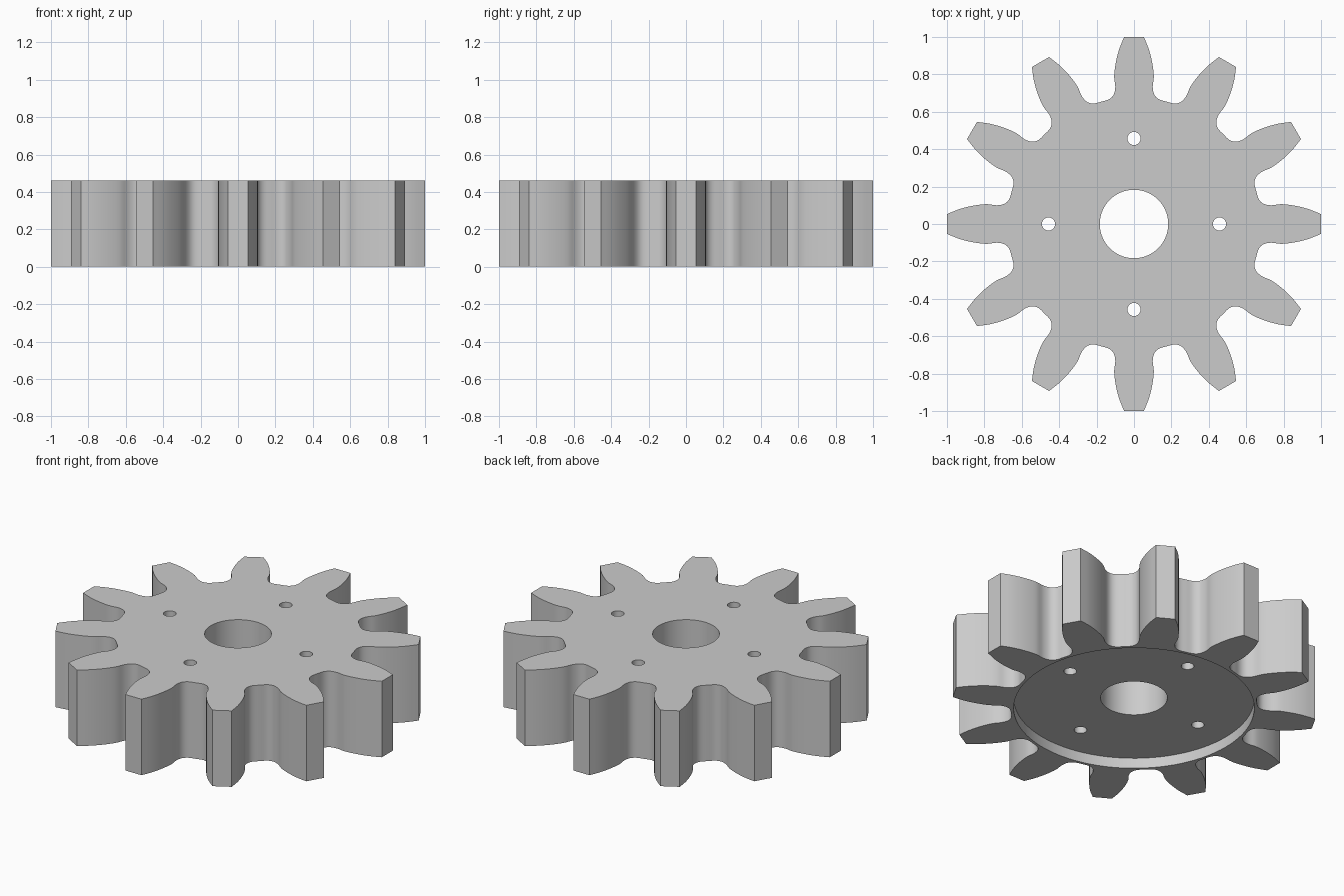
import bpy, bmesh, math
from mathutils import Vector, Matrix

if "Cube" in bpy.data.objects:
    bpy.data.objects.remove(bpy.data.objects["Cube"])

TEETH = 12
HEIGHT = 0.46
PITCH = 2 * math.pi / TEETH

steel = bpy.data.materials.new("plain grey")
steel.diffuse_color = (0.6, 0.6, 0.6, 1)
steel.use_nodes = True
steel.node_tree.nodes["Principled BSDF"].inputs["Base Color"].default_value = steel.diffuse_color

# Half of one tooth gap, from the tip corner down to the middle of the root
half = [(0.053, 1.0), (0.079, 0.935), (0.097, 0.865), (0.106, 0.79),
        (0.1, 0.735), (0.108, 0.693), (0.133, 0.667), (0.175, 0.654)]


def smooth_path(pts, steps=4):
    """Catmull-Rom curve through the points, ends included."""
    p = [2 * pts[0] - pts[1]] + pts + [2 * pts[-1] - pts[-2]]
    out = []
    for a, b, c, d in zip(p, p[1:], p[2:], p[3:]):
        for i in range(steps):
            t = i / steps
            out.append(0.5 * (2 * b + (c - a) * t + (2 * a - 5 * b + 4 * c - d) * t * t
                              + (3 * b - a - 3 * c + d) * t ** 3))
    return out + [pts[-1]]


def prism(name, outline, z0, z1):
    """Solid made by raising a flat outline from z0 to z1."""
    bm = bmesh.new()
    face = bm.faces.new([bm.verts.new((p.x, p.y, z0)) for p in outline])
    raised = bmesh.ops.extrude_face_region(bm, geom=[face])["geom"]
    bmesh.ops.translate(bm, vec=(0, 0, z1 - z0),
                        verts=[v for v in raised if isinstance(v, bmesh.types.BMVert)])
    bmesh.ops.recalc_face_normals(bm, faces=bm.faces)
    mesh = bpy.data.meshes.new(name)
    bm.to_mesh(mesh)
    bm.free()
    mesh.materials.append(steel)
    obj = bpy.data.objects.new(name, mesh)
    bpy.context.collection.objects.link(obj)
    return obj


def circle(r, n, cx=0, cy=0):
    return [Vector((cx + r * math.cos(2 * math.pi * i / n),
                    cy + r * math.sin(2 * math.pi * i / n))) for i in range(n)]


# Toothed outline: mirror the half gap, then repeat it around the axis
side = [Vector(p) for p in half]
axis = Vector((math.sin(PITCH / 2), math.cos(PITCH / 2)))
mirrored = [2 * p.dot(axis) * axis - p for p in side]
gap = smooth_path(side + mirrored[-2::-1])
outline = []
for k in range(TEETH):
    turn = Matrix.Rotation(-k * PITCH, 2)
    outline += [turn @ p for p in gap]
gear = prism("gear_body", outline, 0, HEIGHT)

# Centre bore, four bolt holes and the shallow recess underneath
cutters = [prism("recess_cutter", circle(0.66, 96), -0.2, 0.063),
           prism("bore_cutter", circle(0.183, 64), -0.3, HEIGHT + 0.2)]
for x, y in ((1, 0), (0, 1), (-1, 0), (0, -1)):
    cutters.append(prism("bolt_hole_cutter", circle(0.035, 32, 0.457 * x, 0.457 * y),
                         -0.3, HEIGHT + 0.2))
for c in cutters:
    c.hide_render = True
    mod = gear.modifiers.new(c.name, "BOOLEAN")
    mod.operation, mod.solver, mod.object = "DIFFERENCE", "EXACT", c

# Bake the cuts and drop the cutters
bpy.context.view_layer.objects.active = gear
gear.select_set(True)
for name in [m.name for m in gear.modifiers]:
    bpy.ops.object.modifier_apply(modifier=name)
for c in cutters:
    bpy.data.objects.remove(c)
bpy.ops.object.shade_smooth_by_angle(angle=math.radians(30))
